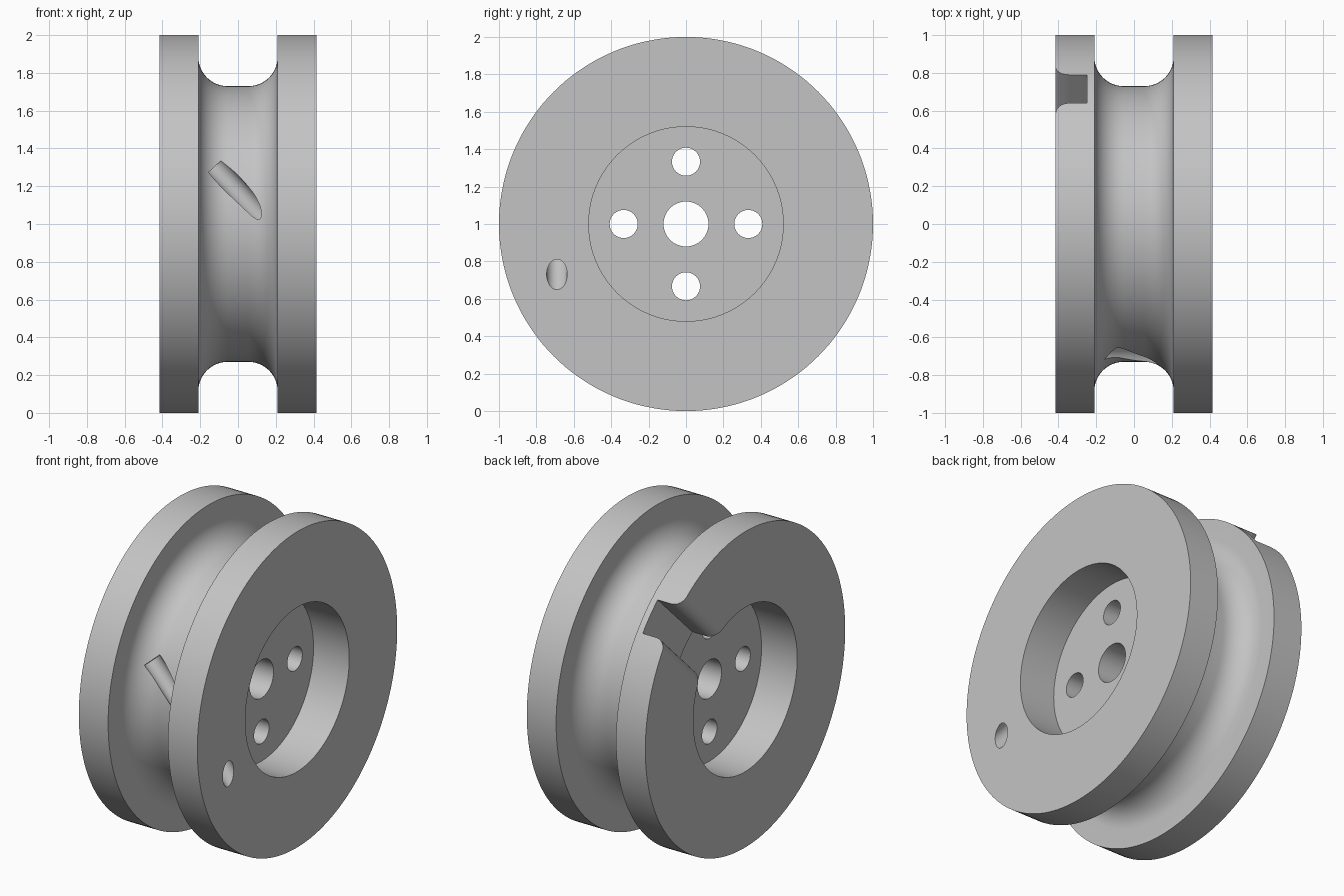
import bpy, bmesh, math
from mathutils import Vector, Matrix

default_cube = bpy.data.objects.get("Cube")
if default_cube:
    bpy.data.objects.remove(default_cube, do_unlink=True)

HALF_WIDTH, RIM, RECESS, HUB = 0.415, 1.0, 0.52, 0.12
WEB, GROOVE, FLOOR, FILLET = 0.165, 0.21, 0.73, 0.155
CENTRE = Vector((0, 0, 1))

grey = bpy.data.materials.new("plain grey")
grey.use_nodes = True
grey.diffuse_color = (0.55, 0.55, 0.55, 1)
grey.node_tree.nodes["Principled BSDF"].inputs["Base Color"].default_value = grey.diffuse_color


def make_object(name, bm):
    bmesh.ops.recalc_face_normals(bm, faces=bm.faces)
    mesh = bpy.data.meshes.new(name)
    bm.to_mesh(mesh)
    bm.free()
    mesh.materials.append(grey)
    obj = bpy.data.objects.new(name, mesh)
    bpy.context.collection.objects.link(obj)
    return obj


def lathe(name, profile, steps=144):
    """Turn a closed (x, radius) profile around the x axis."""
    bm = bmesh.new()
    rings = []
    for i in range(steps):
        a = math.tau * i / steps
        rings.append([bm.verts.new((x, r * math.sin(a), 1 + r * math.cos(a))) for x, r in profile])
    n = len(profile)
    for i in range(steps):
        a, b = rings[i], rings[(i + 1) % steps]
        for j in range(n):
            k = (j + 1) % n
            bm.faces.new((a[j], a[k], b[k], b[j]))
    return make_object(name, bm)


def rod(name, start, end, radius, sides=48):
    bm = bmesh.new()
    axis = end - start
    place = Matrix.Translation((start + end) / 2) @ axis.to_track_quat('Z', 'Y').to_matrix().to_4x4()
    bmesh.ops.create_cone(bm, cap_ends=True, segments=sides, radius1=radius,
                          radius2=radius, depth=axis.length, matrix=place)
    return make_object(name, bm)


def cut(body, cutter):
    cutter.hide_render = True
    mod = body.modifiers.new(cutter.name, 'BOOLEAN')
    mod.operation, mod.solver, mod.object = 'DIFFERENCE', 'EXACT', cutter
    bpy.context.view_layer.objects.active = body
    bpy.ops.object.modifier_apply(modifier=mod.name)
    bpy.data.objects.remove(cutter, do_unlink=True)


# Grooved wheel with a recess on each side and a hub hole
right_half = [(WEB, HUB), (WEB, RECESS), (HALF_WIDTH, RECESS), (HALF_WIDTH, RIM), (GROOVE, RIM)]
for i in range(13):
    a = math.pi / 2 * i / 12
    right_half.append((GROOVE - FILLET + FILLET * math.cos(a), FLOOR + FILLET - FILLET * math.sin(a)))
profile = right_half + [(-x, r) for x, r in reversed(right_half)]
wheel = lathe("grooved_wheel", profile)

# Four bolt holes through the web
for i in range(4):
    a = math.pi / 2 * i
    spot = CENTRE + Vector((0, math.sin(a), math.cos(a))) * 0.333
    reach = Vector((0.3, 0, 0))
    cut(wheel, rod("bolt_hole", spot - reach, spot + reach, 0.075))

# Slanted cord hole from the left face into the groove
inner, face = Vector((-0.12, -0.69, 1.307)), Vector((HALF_WIDTH, -0.69, 0.73))
cut(wheel, rod("cord_hole", inner, face + (face - inner) * 0.3, 0.055))

# Radial slot with rounded lips in the right face
slot_half, lip, slot_floor = 0.108, 0.07, -0.25
side = [(slot_half, slot_floor)]
for i in range(9):
    a = math.pi / 2 * i / 8
    side.append((slot_half + lip * (1 - math.cos(a)), -HALF_WIDTH + lip * (1 - math.sin(a))))
side.append((slot_half + lip, -0.5))
section = side + [(-t, x) for t, x in reversed(side)]
angle = math.radians(44)
outward = Vector((0, math.cos(angle), math.sin(angle)))
across = Vector((0, -math.sin(angle), math.cos(angle)))
bm = bmesh.new()
ends = [[bm.verts.new(CENTRE + outward * r + across * t + Vector((x, 0, 0))) for t, x in section]
        for r in (0.4, 1.1)]
for ring in ends:
    bm.faces.new(ring)
for j in range(len(section)):
    k = (j + 1) % len(section)
    bm.faces.new((ends[0][j], ends[0][k], ends[1][k], ends[1][j]))
cut(wheel, make_object("radial_slot", bm))

# Smooth turned surfaces, crisp edges
bpy.ops.object.select_all(action='DESELECT')
wheel.select_set(True)
bpy.context.view_layer.objects.active = wheel
bpy.ops.object.shade_smooth_by_angle(angle=math.radians(30))
